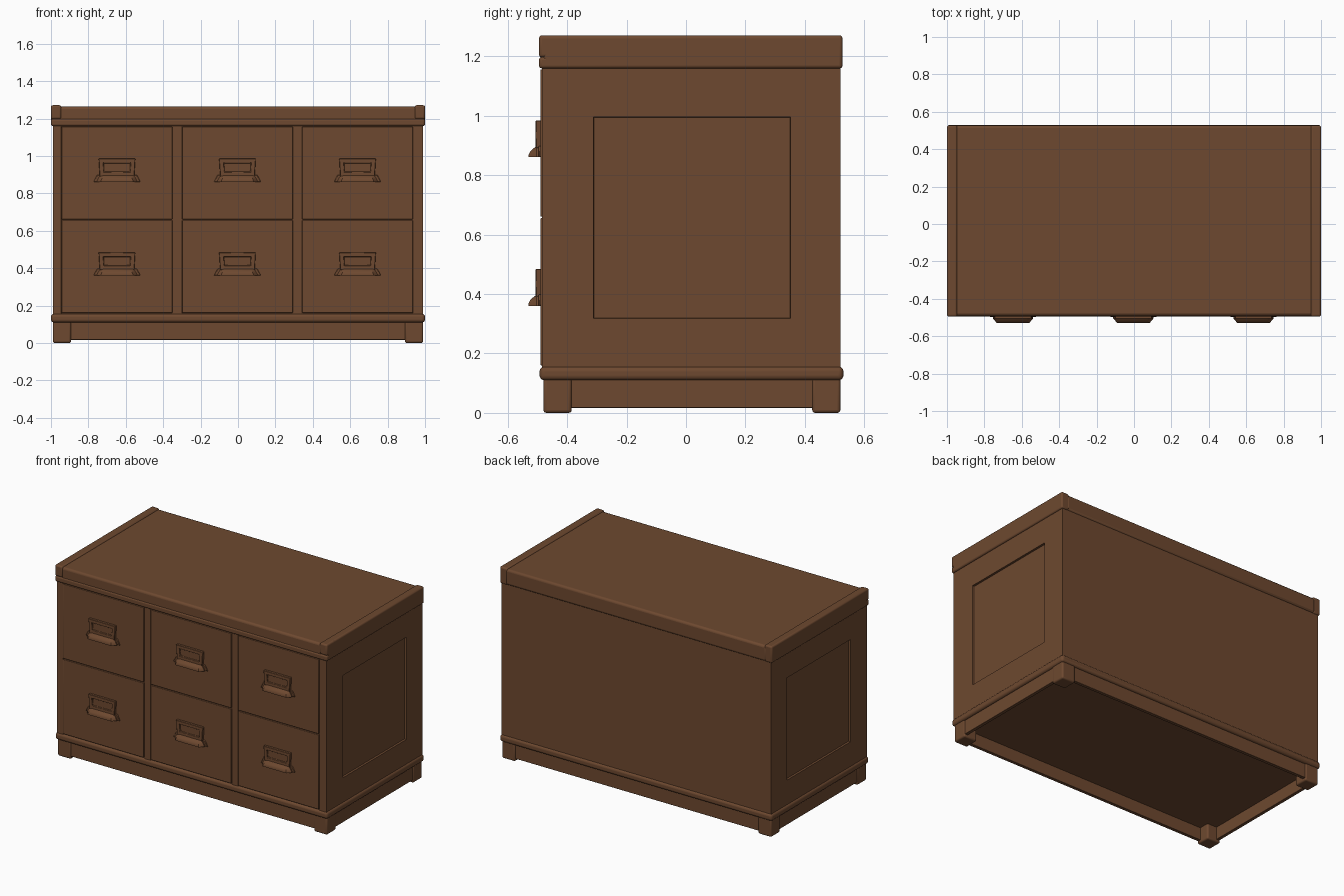
import bpy
import bmesh
from mathutils import Vector

default = bpy.data.objects.get("Cube")
if default:
    bpy.data.objects.remove(default)

# Single wood colour
wood = bpy.data.materials.new("brown wood")
wood.use_nodes = True
colour = (0.155, 0.066, 0.029, 1)
wood.diffuse_color = colour
bsdf = wood.node_tree.nodes["Principled BSDF"]
bsdf.inputs["Base Color"].default_value = colour
bsdf.inputs["Roughness"].default_value = 0.7


def finish(name, bm, bevel=0.0, segments=3):
    bmesh.ops.recalc_face_normals(bm, faces=bm.faces)
    mesh = bpy.data.meshes.new(name)
    bm.to_mesh(mesh)
    bm.free()
    obj = bpy.data.objects.new(name, mesh)
    bpy.context.collection.objects.link(obj)
    mesh.materials.append(wood)
    if bevel:
        mod = obj.modifiers.new("Bevel", "BEVEL")
        mod.width = bevel
        mod.segments = segments
        mod.limit_method = "ANGLE"
    bpy.ops.object.select_all(action="DESELECT")
    obj.select_set(True)
    bpy.context.view_layer.objects.active = obj
    bpy.ops.object.shade_smooth_by_angle()


def box_mesh(x, y, z):
    """Box from (min, max) ranges on each axis."""
    bm = bmesh.new()
    bmesh.ops.create_cube(bm, size=1)
    for v in bm.verts:
        v.co = Vector([(r[0] + r[1]) / 2 + c * (r[1] - r[0])
                       for c, r in zip(v.co, (x, y, z))])
    return bm


def box(name, x, y, z, bevel=0.0, segments=3):
    finish(name, box_mesh(x, y, z), bevel, segments)


def sunken(bm, axis, sign, margin, depth):
    """Sink a panel into the face that looks along the given axis."""
    bm.normal_update()
    face = max(bm.faces, key=lambda f: f.normal[axis] * sign)
    for thickness in (margin, 0.002):
        bmesh.ops.inset_region(bm, faces=[face], thickness=thickness,
                               use_even_offset=True)
    for v in face.verts:
        v.co[axis] -= sign * depth


FRONT, BACK = -0.48, 0.52

# Carcass with a sunken panel on each end
body = box_mesh((-0.99, 0.99), (FRONT, BACK), (0.15, 1.165))
for side in (-1, 1):
    sunken(body, 0, side, 0.168, 0.012)
finish("carcass", body)

# Front stiles and dividers
for name, x0, x1 in (("right_stile", -0.99, -0.945), ("right_divider", -0.35, -0.302),
                     ("left_divider", 0.296, 0.34), ("left_stile", 0.938, 0.99)):
    box(name, (x0, x1), (FRONT - 0.005, FRONT + 0.02), (0.15, 1.165), 0.002)

# Base moulding slab, with a bottom panel inside the skirt
box("base_moulding", (-1, 1), (-0.493, 0.53), (0.11, 0.156), 0.016, 4)
box("bottom_panel", (-0.965, 0.965), (-0.455, 0.495), (0.1, 0.13))
for name, y0, y1 in (("front", -0.474, -0.452), ("back", 0.492, 0.514)):
    box(name + "_skirt", (-0.96, 0.96), (y0, y1), (0.017, 0.12), 0.003)

for name, s in (("right", -1), ("left", 1)):
    def span(a, b):
        return tuple(sorted((s * a, s * b)))
    box(name + "_skirt", span(0.962, 0.984), (-0.46, 0.5), (0.017, 0.12), 0.003)
    # Feet
    box(name + "_front_foot", span(0.893, 0.99), (FRONT, -0.385), (0, 0.125), 0.01)
    box(name + "_back_foot", span(0.893, 0.99), (0.425, BACK), (0, 0.125), 0.01)
    # Raised end lip of the top, with its front end above the moulding
    box(name + "_top_lip", span(0.945, 1), (-0.48, 0.527), (1.16, 1.271), 0.01)
    box(name + "_top_lip_end", span(0.945, 1), (-0.495, -0.4), (1.197, 1.271), 0.01)

# Top board and the moulding along its front
box("top_moulding", (-1, 1), (-0.495, -0.4), (1.16, 1.198), 0.01)
box("top_board", (-0.96, 0.96), (-0.49, 0.527), (1.16, 1.264), 0.014)


def label_frame(name, cx, z):
    bm = box_mesh((cx - 0.098, cx + 0.098), (-0.506, -0.485), (z + 0.03, z + 0.124))
    # Narrow the foot of the frame
    for v in bm.verts:
        if v.co.z < z + 0.05:
            v.co.x = cx + (v.co.x - cx) * 0.94
    sunken(bm, 1, -1, 0.022, 0.009)
    finish(name, bm, 0.002, 1)


def cup_pull(name, cx, z):
    """Rounded pull lofted from half-width, depth and height sections."""
    sections = ((0.108, 0.53, 0), (0.106, 0.53, 0.008), (0.1, 0.525, 0.019),
                (0.094, 0.516, 0.028), (0.088, 0.505, 0.036))
    bm = bmesh.new()
    rings = []
    for w, depth, h in sections:
        outline = ((-w, -0.485), (-w, -0.504), (-w * 0.8, -depth),
                   (w * 0.8, -depth), (w, -0.504), (w, -0.485))
        rings.append([bm.verts.new((cx + x, y, z + h)) for x, y in outline])
    for a, b in zip(rings, rings[1:]):
        for i in range(6):
            j = (i + 1) % 6
            bm.faces.new((a[i], a[j], b[j], b[i]))
    bm.faces.new(rings[0])
    bm.faces.new(rings[-1])
    finish(name, bm)


def pull_plate(name, cx, z):
    """Flared backing behind the pull, narrower at its top."""
    bm = box_mesh((cx - 0.126, cx + 0.126), (-0.497, -0.485), (z, z + 0.038))
    for v in bm.verts:
        if v.co.z > z + 0.02:
            v.co.x = cx + (v.co.x - cx) * 0.84
    finish(name, bm, 0.003, 1)


# Six drawers with their hardware
for col, cx in (("right", -0.647), ("middle", -0.003), ("left", 0.639)):
    for row, z in (("lower", 0.16), ("upper", 0.661)):
        tag = f"{col}_{row}_"
        box(tag + "drawer_front", (cx - 0.296, cx + 0.296), (-0.49, FRONT + 0.01),
            (z, z + 0.496), 0.003, 2)
        label_frame(tag + "label_frame", cx, z + 0.2)
        cup_pull(tag + "pull", cx, z + 0.2)
        pull_plate(tag + "pull_plate", cx, z + 0.2)
